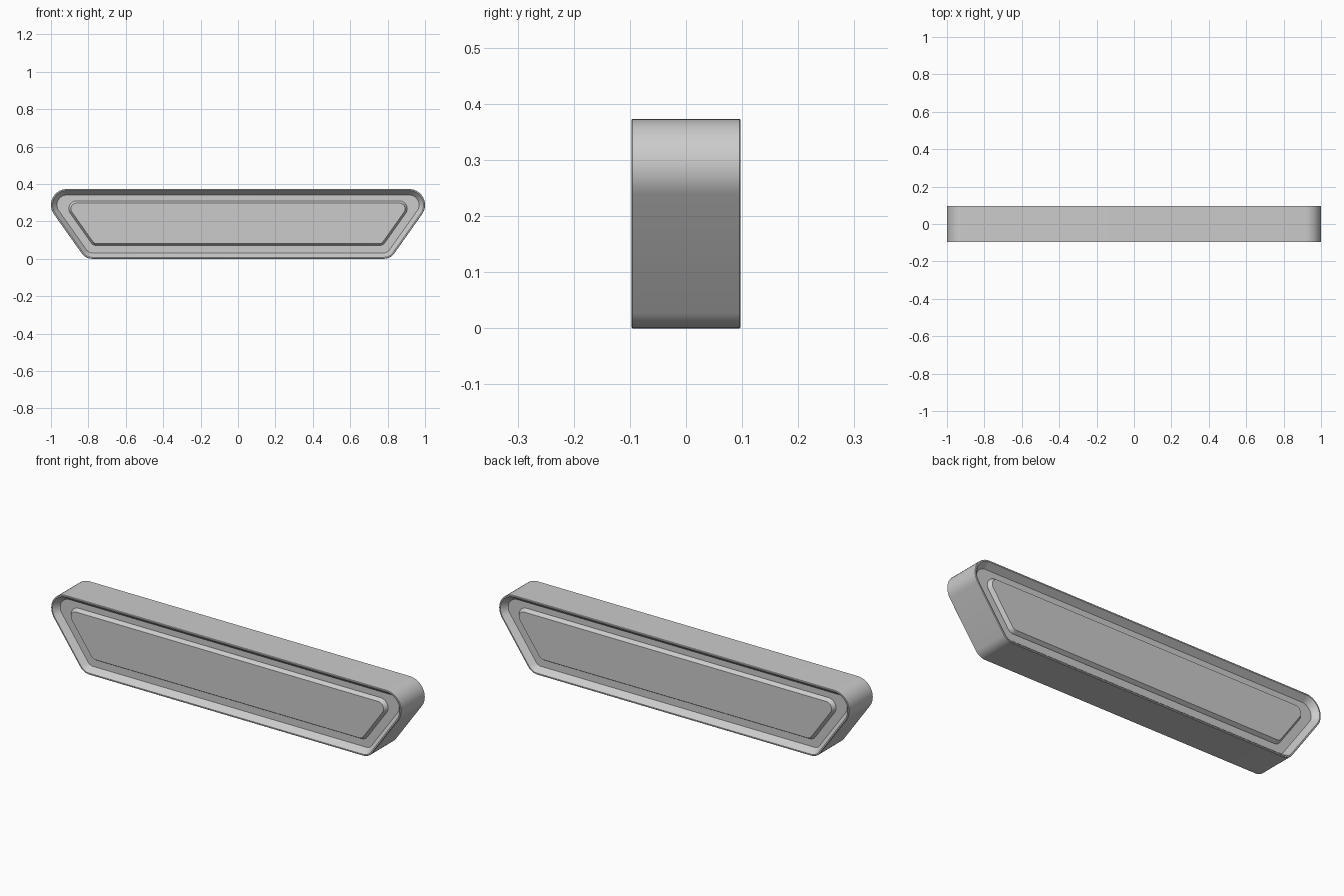
import bpy, bmesh, math

if "Cube" in bpy.data.objects:
    bpy.data.objects.remove(bpy.data.objects["Cube"])

SLOPE = math.atan2(0.816, 0.578)   # lean of the end walls
HALF = 0.0975                      # half depth of the body


def outline(z0, z1, xmax, r_top, r_bot):
    """Trapezoid with rounded corners, wide side up, as (x, z) points."""
    s, c = math.sin(SLOPE), math.cos(SLOPE)
    tx, tz = xmax - r_top, z1 - r_top
    # where the end wall would meet the bottom line
    px, pz = tx + r_top * s, tz - r_top * c
    foot = px - (pz - z0) * c / s
    bx, bz = foot - r_bot * math.tan(SLOPE / 2), z0 + r_bot
    right = []
    for i in range(7):
        a = -math.pi / 2 + SLOPE * i / 6
        right.append((bx + r_bot * math.cos(a), bz + r_bot * math.sin(a)))
    for i in range(15):
        a = -math.pi / 2 + SLOPE + (math.pi - SLOPE) * i / 14
        right.append((tx + r_top * math.cos(a), tz + r_top * math.sin(a)))
    return right + [(-x, z) for x, z in reversed(right)]


def loft(name, rings):
    """Skin a stack of (outline, y) rings and cap both ends."""
    bm = bmesh.new()
    loops = [[bm.verts.new((x, y, z)) for x, z in pts] for pts, y in rings]
    for a, b in zip(loops, loops[1:]):
        n = len(a)
        for i in range(n):
            j = (i + 1) % n
            bm.faces.new((a[i], a[j], b[j], b[i]))
    bm.faces.new(loops[0])
    bm.faces.new(loops[-1])
    bmesh.ops.recalc_face_normals(bm, faces=bm.faces)
    mesh = bpy.data.meshes.new(name)
    bm.to_mesh(mesh)
    bm.free()
    ob = bpy.data.objects.new(name, mesh)
    bpy.context.collection.objects.link(ob)
    bpy.ops.object.select_all(action='DESELECT')
    ob.select_set(True)
    bpy.context.view_layer.objects.active = ob
    bpy.ops.object.shade_smooth_by_angle(angle=math.radians(30))
    return ob


def inset(d):
    return outline(d, 0.373 - d, 1 - d, 0.085 - d, 0.065 - d)


# body: raised rim around a sloped recess on both faces
FLOOR = HALF - 0.03
half = [(inset(0.032), FLOOR), (inset(0.011), HALF - 0.004),
        (inset(0.008), HALF), (inset(0.002), HALF), (inset(0), HALF - 0.002)]
loft("body", [(p, -y) for p, y in half] + [(p, y) for p, y in reversed(half)])

# raised panel with bevelled edge, front and back
base = outline(0.07, 0.31, 0.905, 0.042, 0.04)
top = outline(0.081, 0.298, 0.893, 0.031, 0.03)
for name, side in (("front_panel", -1), ("back_panel", 1)):
    loft(name, [(base, side * (FLOOR - 0.01)), (base, side * (FLOOR + 0.002)),
                (top, side * (FLOOR + 0.02))])
